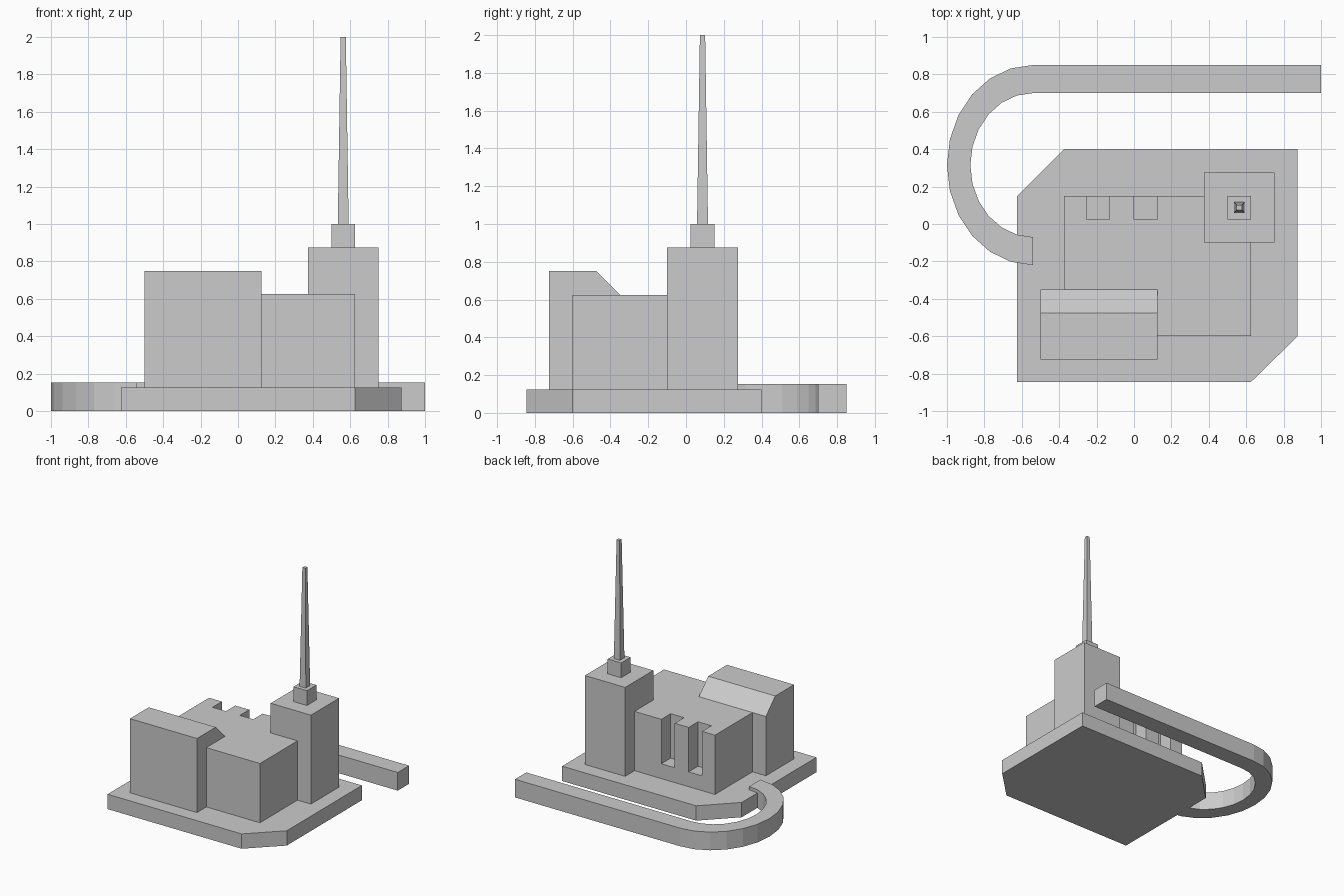
import bpy, bmesh
from math import sin, cos, pi
from mathutils import Vector

if "Cube" in bpy.data.objects:
    bpy.data.objects.remove(bpy.data.objects["Cube"])


def prism(name, outline, offset):
    """Extrude a closed planar outline along an offset vector."""
    bm = bmesh.new()
    face = bm.faces.new([bm.verts.new(p) for p in outline])
    ext = bmesh.ops.extrude_face_region(bm, geom=[face], use_keep_orig=True)
    top = [v for v in ext["geom"] if isinstance(v, bmesh.types.BMVert)]
    bmesh.ops.translate(bm, verts=top, vec=Vector(offset))
    bmesh.ops.recalc_face_normals(bm, faces=bm.faces)
    mesh = bpy.data.meshes.new(name)
    bm.to_mesh(mesh)
    bm.free()
    obj = bpy.data.objects.new(name, mesh)
    bpy.context.collection.objects.link(obj)
    return obj


def slab(name, points, z0, z1):
    return prism(name, [(x, y, z0) for x, y in points], (0, 0, z1 - z0))


def box(name, x0, x1, y0, y1, z0, z1):
    return slab(name, [(x0, y0), (x1, y0), (x1, y1), (x0, y1)], z0, z1)


# Base plate with two cut corners
slab("base_plate", [(-0.625, -0.845), (0.625, -0.845), (0.875, -0.6),
                    (0.875, 0.4), (-0.375, 0.4), (-0.625, 0.15)], 0, 0.125)

# Main hall: solid lower part, upper part with two notches in the back wall
box("hall_lower", -0.375, 0.625, -0.6, 0.15, 0.125, 0.25)
back = []
for x in (0.0, -0.255):
    back += [(x + 0.125, 0.15), (x + 0.125, 0.025), (x, 0.025), (x, 0.15)]
slab("hall_upper", [(-0.375, -0.6), (0.625, -0.6), (0.625, 0.15)] + back
     + [(-0.375, 0.15)], 0.25, 0.625)

# Front wing with a sloped rear roof edge
wing = [(-0.725, 0.125), (-0.35, 0.125), (-0.35, 0.625), (-0.475, 0.75), (-0.725, 0.75)]
prism("front_wing", [(-0.5, y, z) for y, z in wing], (0.625, 0, 0))

# Tower, cap and tapered spire
box("tower", 0.375, 0.75, -0.1, 0.275, 0.125, 0.875)
box("tower_cap", 0.5, 0.625, 0.025, 0.15, 0.875, 1.0)
cx, cy = 0.5625, 0.0875
spire = box("spire", cx - 0.029, cx + 0.029, cy - 0.029, cy + 0.029, 1.0, 2.0)
for v in spire.data.vertices:
    if v.co.z > 1.5:
        v.co.x = cx + (v.co.x - cx) * 0.48
        v.co.y = cy + (v.co.y - cy) * 0.48

# Hooked boundary wall: straight run ending in a half-ellipse bend
def arc(rx, ry):
    return [(-0.54 - rx * sin(i * pi / 12), 0.315 + ry * cos(i * pi / 12))
            for i in range(13)]


slab("curved_wall", [(1.0, 0.85)] + arc(0.46, 0.535)
     + arc(0.335, 0.385)[::-1] + [(1.0, 0.7)], 0, 0.153)
